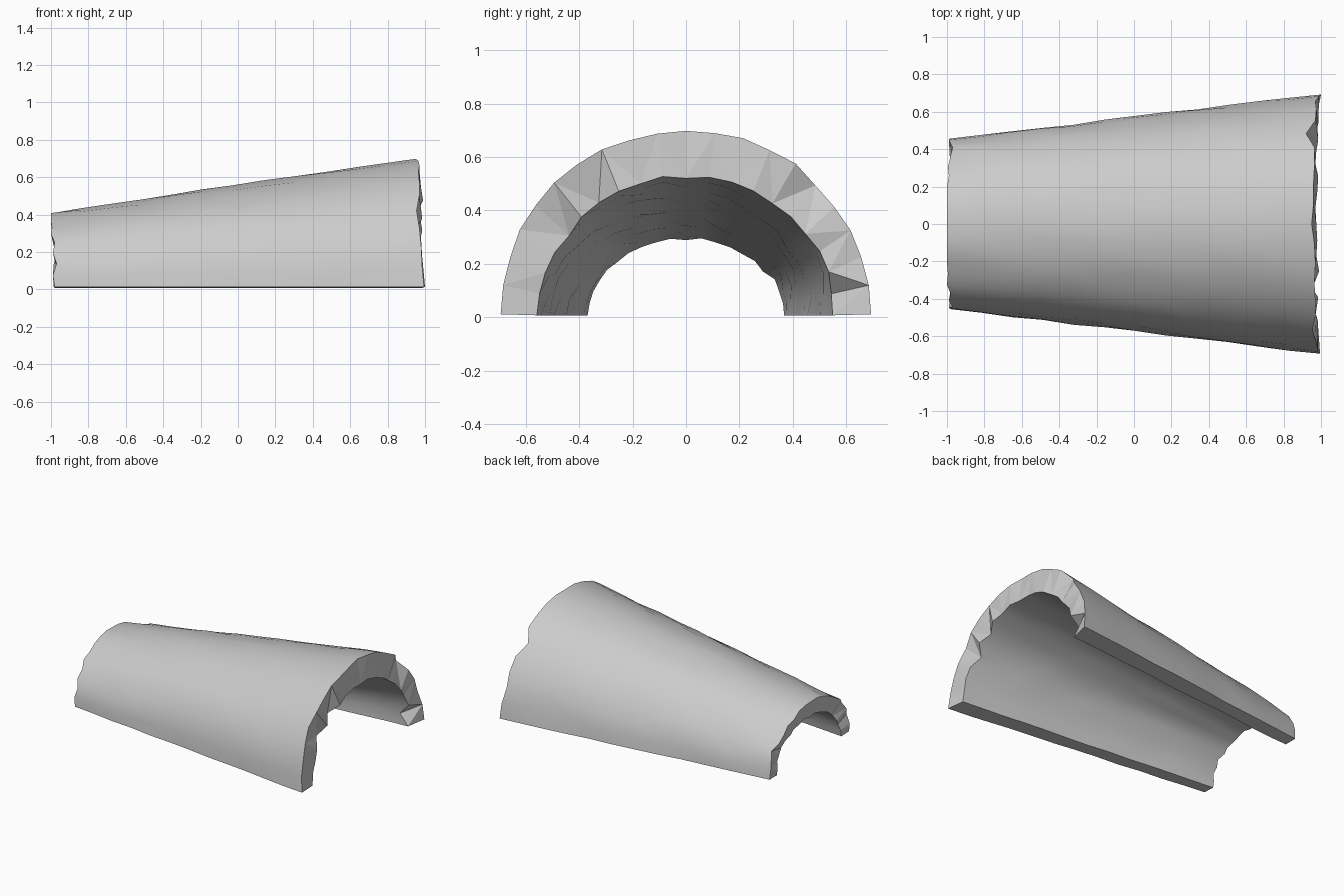
import bpy, bmesh, random
from math import sin, cos, pi, radians

old = bpy.data.objects.get("Cube")
if old:
    bpy.data.objects.remove(old, do_unlink=True)

random.seed(4)

# One grey for the whole shell
grey = bpy.data.materials.new("plain grey")
grey.use_nodes = True
tone = (0.6, 0.6, 0.6, 1)
grey.diffuse_color = tone
grey.node_tree.nodes["Principled BSDF"].inputs["Base Color"].default_value = tone

SEGS, STATIONS = 20, 12

# Broken rims: x of each rim point, from the back edge over the top to the front
wide_outer = [1, .99, .97, .975, .97, .92, .965, .965, .96, .96, .95,
              .965, .97, .965, .97, .97, .955, .97, .98, .985, .995]
wide_inner = [.97, .91, .985, .97, .985, .975, .97, .985, .98, .97, .975,
              .98, .975, .99, .94, .985, .93, .975, .985, .98, .985]
thin_outer = [-.985, -.99, -.985, -.97, -.985, -.995, -.99, -1, -1, -1, -1,
              -1, -1, -1, -.995, -1, -.98, -.99, -.97, -.99, -.98]
thin_inner = [-.98, -.985, -.97, -.975, -.96, -.97, -.98, -.975, -.985, -.98, -.99,
              -.98, -.985, -.985, -.975, -.98, -.96, -.975, -.965, -.98, -.98]


def mix(a, b, t):
    return a + (b - a) * t


def shell_surface(bm, thin_end, wide_end, thin_size, wide_size, ripple, base):
    """Grid of points along a tapering half tube; sizes are (half width, height)."""
    ridge = [random.uniform(-ripple, ripple) for _ in range(SEGS + 1)]
    rows = []
    for i in range(STATIONS + 1):
        t = i / STATIONS
        row = []
        for j in range(SEGS + 1):
            a = pi * j / SEGS
            x = mix(thin_end[j], wide_end[j], t)
            s = (x + 1) / 2
            bump = ridge[j] + random.uniform(-.005, .005)
            y = (mix(thin_size[0], wide_size[0], s) + bump) * cos(a)
            z = base + (mix(thin_size[1], wide_size[1], s) - base + bump) * sin(a)
            row.append(bm.verts.new((x, y, z)))
        rows.append(row)
    return rows


bm = bmesh.new()
outer = shell_surface(bm, thin_outer, wide_outer, (.455, .41), (.695, .707), .003, .012)
inner = shell_surface(bm, thin_inner, wide_inner, (.36, .29), (.555, .53), .008, .008)

# Flattened chip on the back shoulder of the narrow end
for j in range(4, 8):
    outer[0][j].co.y *= .95
    outer[0][j].co.z *= .95

# Curved skins
for i in range(STATIONS):
    for j in range(SEGS):
        for rows in (outer, inner):
            f = bm.faces.new((rows[i][j], rows[i][j + 1], rows[i + 1][j + 1], rows[i + 1][j]))
            f.smooth = True
    # Flat undersides
    for j in (0, SEGS):
        bm.faces.new((outer[i][j], outer[i + 1][j], inner[i + 1][j], inner[i][j]))

# Splintered ends, in flat triangles
sharp = []
for i in (0, STATIONS):
    for j in range(SEGS):
        a, b, c, d = outer[i][j], outer[i][j + 1], inner[i][j + 1], inner[i][j]
        if j % 2:
            tris = ((a, b, c), (a, c, d))
        else:
            tris = ((a, b, d), (b, c, d))
        for tri in tris:
            bm.faces.new(tri)

bmesh.ops.recalc_face_normals(bm, faces=bm.faces)
for e in bm.edges:
    if not all(f.smooth for f in e.link_faces):
        e.smooth = False

mesh = bpy.data.meshes.new("half_tube_shell")
bm.to_mesh(mesh)
bm.free()
mesh.materials.append(grey)
shell = bpy.data.objects.new("half_tube_shell", mesh)
bpy.context.collection.objects.link(shell)
